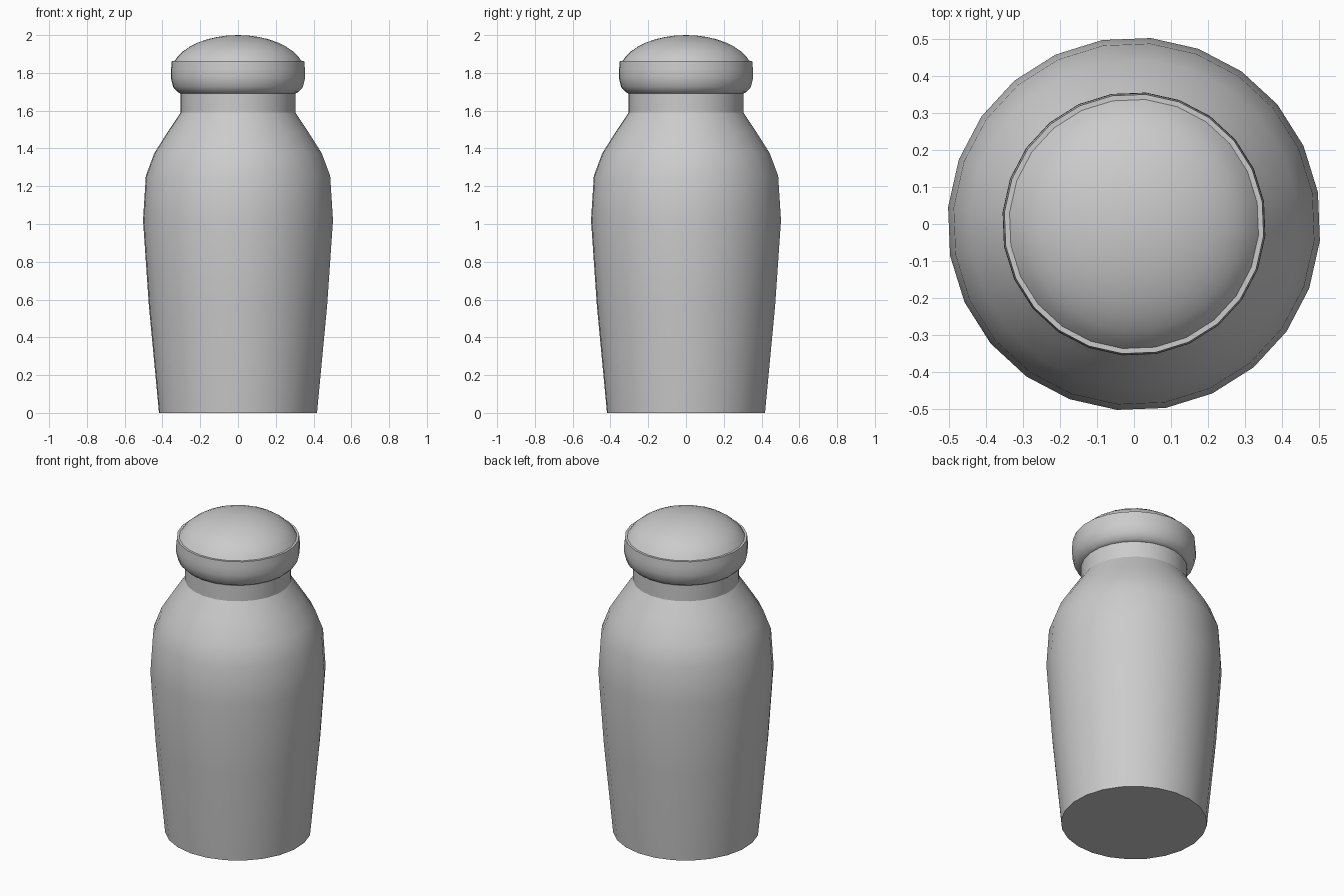
import bpy, bmesh, math

if "Cube" in bpy.data.objects:
    bpy.data.objects.remove(bpy.data.objects["Cube"])

SIDES = 24
OFFSET = math.radians(9.8)


def lathe(name, profile, angle=30):
    """Revolve (radius, z) points around z; a zero radius closes to a pole."""
    bm = bmesh.new()
    rings = []
    for r, z in profile:
        if r == 0:
            rings.append([bm.verts.new((0, 0, z))] * SIDES)
        else:
            rings.append([bm.verts.new((r * math.cos(OFFSET + math.tau * i / SIDES),
                                        r * math.sin(OFFSET + math.tau * i / SIDES), z))
                          for i in range(SIDES)])
    for a, b in zip(rings, rings[1:]):
        for i in range(SIDES):
            j = (i + 1) % SIDES
            bm.faces.new(list(dict.fromkeys((a[i], a[j], b[j], b[i]))))
    bmesh.ops.recalc_face_normals(bm, faces=bm.faces)
    mesh = bpy.data.meshes.new(name)
    bm.to_mesh(mesh)
    bm.free()
    obj = bpy.data.objects.new(name, mesh)
    bpy.context.collection.objects.link(obj)
    bpy.ops.object.select_all(action='DESELECT')
    obj.select_set(True)
    bpy.context.view_layer.objects.active = obj
    bpy.ops.object.shade_smooth_by_angle(angle=math.radians(angle))
    return obj


# Jar body with shoulder and straight neck
lathe("jar_body", [(0, 0), (0.42, 0), (0.474, 0.57), (0.505, 1.02), (0.49, 1.255),
                   (0.445, 1.375), (0.375, 1.485), (0.305, 1.59), (0.305, 1.70), (0, 1.70)])

# Rounded lid rim, with a narrow flat lip on top
lathe("lid_rim", [(0, 1.69), (0.305, 1.69), (0.322, 1.70), (0.345, 1.725), (0.357, 1.775),
                  (0.356, 1.82), (0.352, 1.862), (0.335, 1.862), (0, 1.862)], 40)

# Domed lid top: upper part of a flattened ellipsoid
dome = [(0.356 * math.cos(t), 1.80 + 0.2 * math.sin(t))
        for t in (math.radians(17.4 + 72.6 * k / 8) for k in range(8))]
lathe("lid_dome", dome + [(0, 2.0)], 50)
